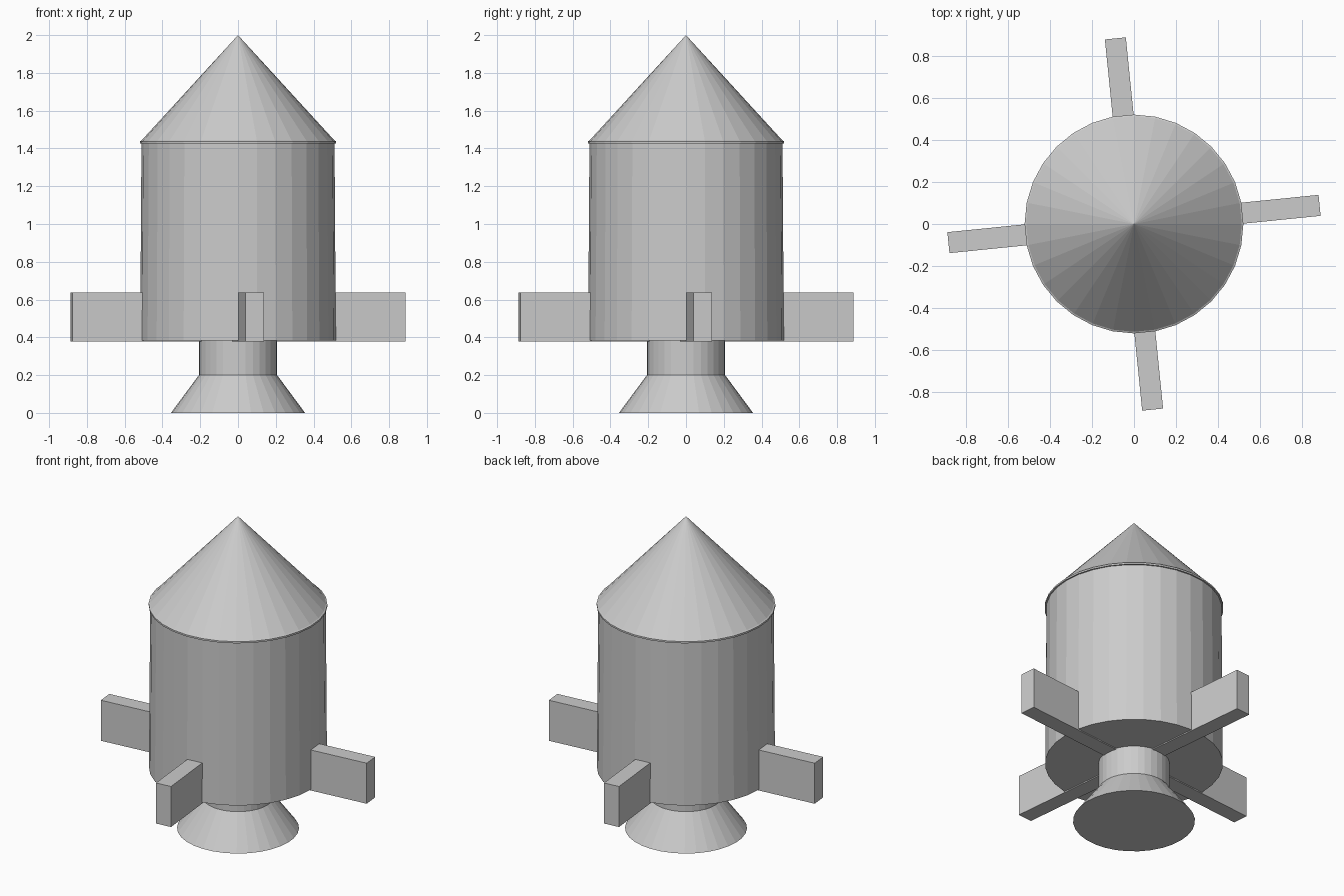
import bpy, bmesh, math

if "Cube" in bpy.data.objects:
    bpy.data.objects.remove(bpy.data.objects["Cube"])

SIDES = 32


def lathe(name, profile):
    """Closed flat-shaded solid of revolution; a radius of 0 makes a tip."""
    bm = bmesh.new()
    rings = []
    for r, z in profile:
        if r == 0:
            rings.append([bm.verts.new((0, 0, z))] * SIDES)
        else:
            rings.append([bm.verts.new((r * math.cos(2 * math.pi * i / SIDES),
                                        r * math.sin(2 * math.pi * i / SIDES), z))
                          for i in range(SIDES)])
    for low, high in zip(rings, rings[1:]):
        for i in range(SIDES):
            j = (i + 1) % SIDES
            corners = [low[i], low[j], high[j], high[i]]
            bm.faces.new(list(dict.fromkeys(corners)))
    # end caps
    bm.faces.new(rings[0][::-1])
    if profile[-1][0] > 0:
        bm.faces.new(rings[-1])
    mesh = bpy.data.meshes.new(name)
    bm.to_mesh(mesh)
    bm.free()
    obj = bpy.data.objects.new(name, mesh)
    bpy.context.collection.objects.link(obj)
    return obj


# Engine: flared bell and neck
lathe("engine_bell", [(0.355, 0.0), (0.207, 0.2)])
lathe("engine_neck", [(0.207, 0.2), (0.207, 0.384)])

# Slightly tapered hull and overhanging nose
lathe("hull", [(0.518, 0.384), (0.511, 1.428)])
lathe("nose_cone", [(0.52, 1.426), (0.52, 1.437), (0.512, 1.441), (0, 2.0)])

# Two crossed beams form the four fins
for i in range(2):
    bpy.ops.mesh.primitive_cube_add(size=1, location=(0, 0, 0.507),
                                    rotation=(0, 0, 0.1 + i * math.pi / 2))
    fin = bpy.context.object
    fin.name = f"fin_pair_{i + 1}"
    fin.scale = (1.773, 0.1, 0.26)
